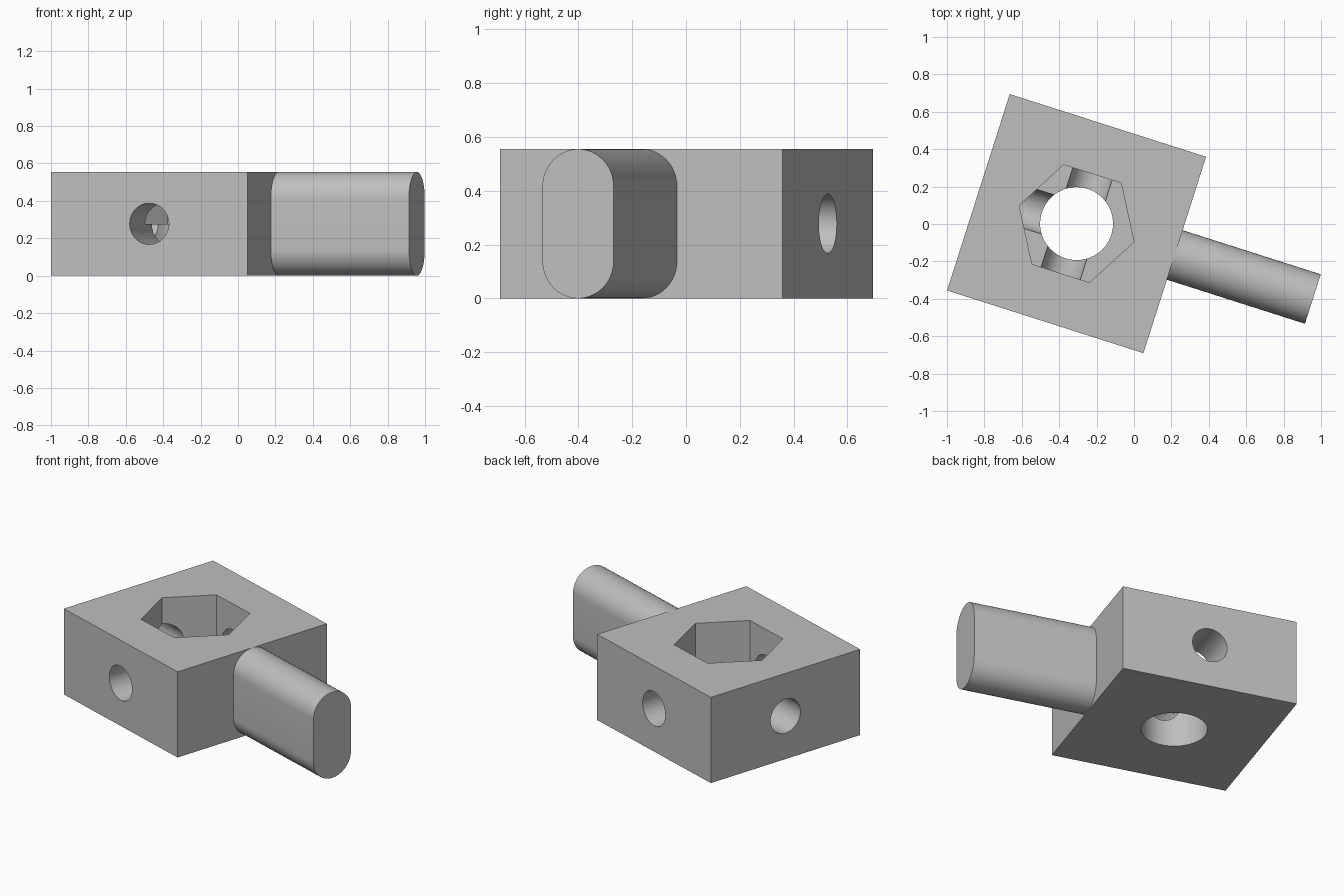
import bpy, bmesh, math
from mathutils import Matrix, Vector

if "Cube" in bpy.data.objects:
    bpy.data.objects.remove(bpy.data.objects["Cube"], do_unlink=True)

SIDE = 1.102          # block width and depth
H = 0.555             # overall height
MID = H / 2
PLACE = Matrix.Translation((-0.307, 0.002, 0)) @ Matrix.Rotation(math.radians(-17.7), 4, "Z")

grey = bpy.data.materials.new("plain grey")
grey.use_nodes = True
colour = (0.52, 0.52, 0.52, 1)
grey.diffuse_color = colour
grey.node_tree.nodes["Principled BSDF"].inputs["Base Color"].default_value = colour


def prism(name, points, direction):
    """Closed solid made by extruding a loop of points."""
    bm = bmesh.new()
    face = bm.faces.new([bm.verts.new(p) for p in points])
    ext = bmesh.ops.extrude_face_region(bm, geom=[face])
    verts = [v for v in ext["geom"] if isinstance(v, bmesh.types.BMVert)]
    bmesh.ops.translate(bm, verts=verts, vec=direction)
    bmesh.ops.recalc_face_normals(bm, faces=bm.faces)
    mesh = bpy.data.meshes.new(name)
    bm.to_mesh(mesh)
    bm.free()
    mesh.materials.append(grey)
    obj = bpy.data.objects.new(name, mesh)
    bpy.context.collection.objects.link(obj)
    return obj


def ring(radius, sides, start, u, v):
    """Regular polygon around start in the plane of u and v."""
    angles = [math.tau * i / sides for i in range(sides)]
    return [Vector(start) + radius * (math.cos(a) * Vector(u) + math.sin(a) * Vector(v))
            for a in angles]


def select_only(obj):
    bpy.ops.object.select_all(action="DESELECT")
    obj.select_set(True)
    bpy.context.view_layer.objects.active = obj


X, Y, Z = (1, 0, 0), (0, 1, 0), (0, 0, 1)

# Square block
h = SIDE / 2
block = prism("block", [(-h, -h, 0), (h, -h, 0), (h, h, 0), (-h, h, 0)], (0, 0, H))

# Hexagonal pocket, central bore and the three side holes
cutters = [
    prism("hex_pocket_cutter", ring(0.322, 6, (0, 0, MID), X, Y), (0, 0, H)),
    prism("bore_cutter", ring(0.195, 64, (0, 0, -0.1), X, Y), (0, 0, 1)),
    prism("cross_hole_cutter", ring(0.11, 48, (0, -0.8, MID), X, Z), (0, 1.6, 0)),
    prism("side_hole_cutter", ring(0.11, 48, (-0.8, 0, MID), Y, Z), (0.8, 0, 0)),
]
for cutter in cutters:
    cutter.hide_render = True
    mod = block.modifiers.new("cut", "BOOLEAN")
    mod.operation = "DIFFERENCE"
    mod.solver = "EXACT"
    mod.object = cutter
    select_only(block)
    bpy.ops.object.modifier_apply(modifier=mod.name)
    bpy.data.objects.remove(cutter, do_unlink=True)

# Handle with rounded top and bottom
R = H / 4
N = 24
arc = [math.pi * i / N for i in range(N + 1)]
outline = [(h, R * math.cos(a), H - R + R * math.sin(a)) for a in arc]
outline += [(h, -R * math.cos(a), R - R * math.sin(a)) for a in arc]
handle = prism("handle", outline, (1.326 - h, 0, 0))

for obj in (block, handle):
    obj.matrix_world = PLACE
    select_only(obj)
    bpy.ops.object.shade_smooth_by_angle(angle=math.radians(30))
